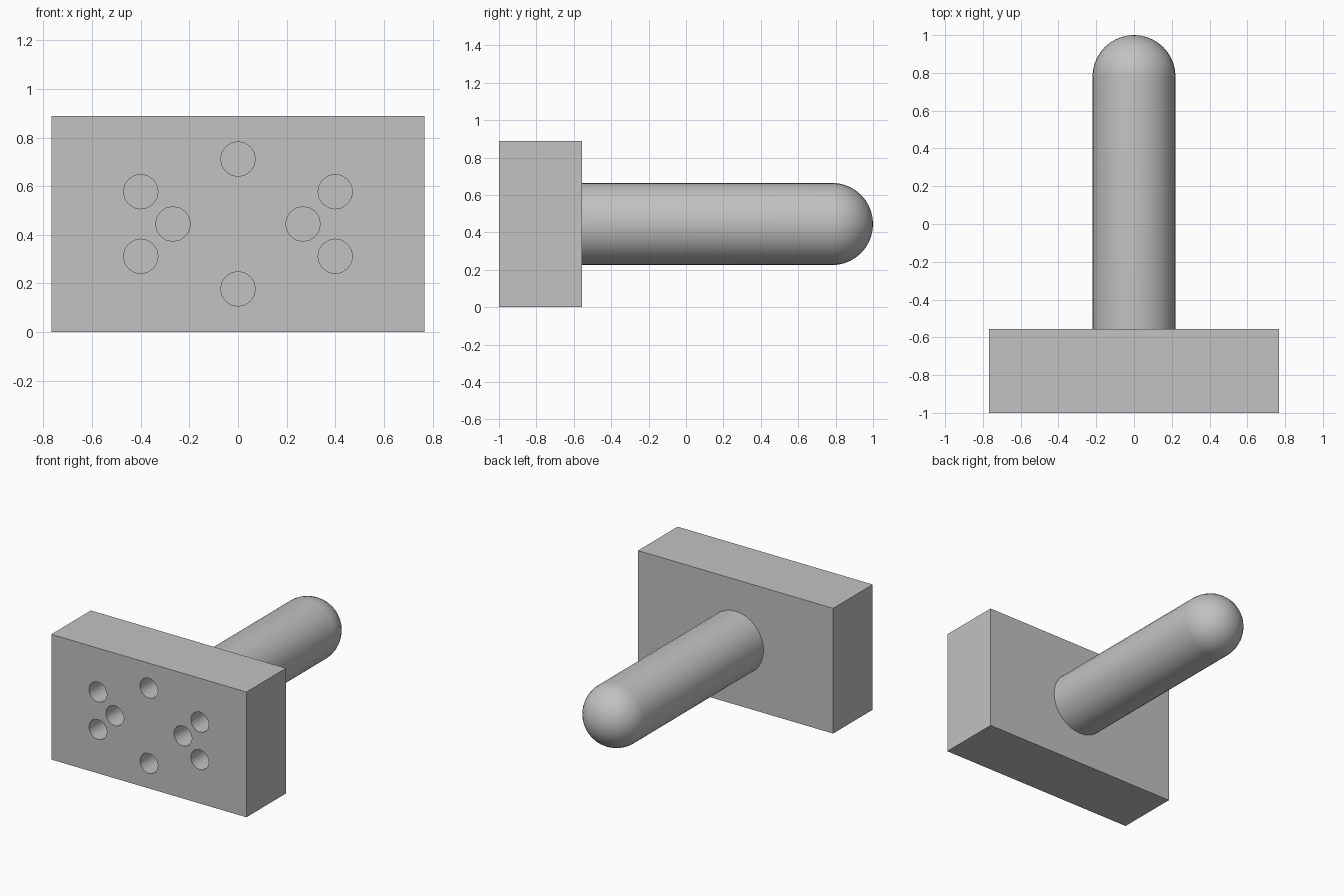
import bpy, bmesh
from math import pi, sin, cos
from mathutils import Matrix, Vector

cube = bpy.data.objects.get("Cube")
if cube:
    bpy.data.objects.remove(cube, do_unlink=True)

WIDTH, HEIGHT = 1.533, 0.889
FRONT, BACK, TIP = -1.0, -0.556, 1.0
MID = HEIGHT / 2
POST_R, HOLE_R, HOLE_DEPTH = 0.22, 0.071, 0.356

grey = bpy.data.materials.new("plain grey")
grey.use_nodes = True
colour = (0.54, 0.54, 0.54, 1)
grey.diffuse_color = colour
grey.node_tree.nodes["Principled BSDF"].inputs["Base Color"].default_value = colour


def make_object(name, bm):
    bmesh.ops.recalc_face_normals(bm, faces=bm.faces)
    mesh = bpy.data.meshes.new(name)
    bm.to_mesh(mesh)
    bm.free()
    mesh.materials.append(grey)
    obj = bpy.data.objects.new(name, mesh)
    bpy.context.collection.objects.link(obj)
    return obj


def activate(obj):
    bpy.ops.object.select_all(action="DESELECT")
    obj.select_set(True)
    bpy.context.view_layer.objects.active = obj


# Mounting plate
bm = bmesh.new()
bmesh.ops.create_cube(bm, size=1, matrix=Matrix.Translation((0, (FRONT + BACK) / 2, MID))
                      @ Matrix.Diagonal((WIDTH, BACK - FRONT, HEIGHT, 1)))
plate = make_object("mounting_plate", bm)

# Blind holes bored into the front face
hole_spots = [(0, 0.267), (0, -0.267)]
for side in (-1, 1):
    hole_spots += [(side * 0.4, 0.133), (side * 0.4, -0.133), (side * 0.267, 0)]
bm = bmesh.new()
lead = 0.05
for x, z in hole_spots:
    place = Matrix.Translation((x, FRONT + (HOLE_DEPTH - lead) / 2, MID + z))
    bmesh.ops.create_cone(bm, cap_ends=True, segments=16, radius1=HOLE_R, radius2=HOLE_R,
                          depth=HOLE_DEPTH + lead, matrix=place @ Matrix.Rotation(pi / 2, 4, "X"))
cutter = make_object("hole_cutter", bm)
cutter.hide_render = True
activate(plate)
bore = plate.modifiers.new("holes", "BOOLEAN")
bore.operation = "DIFFERENCE"
bore.solver = "EXACT"
bore.object = cutter
bpy.ops.object.modifier_apply(modifier=bore.name)
bpy.data.objects.remove(cutter, do_unlink=True)

# Round post with a domed end, turned from a profile
bm = bmesh.new()
rings = 10
profile = [Vector((0, BACK - 0.004, MID)), Vector((POST_R, BACK - 0.004, MID))]
for i in range(rings + 1):
    a = pi / 2 * i / rings
    profile.append(Vector((POST_R * cos(a), TIP - POST_R + POST_R * sin(a), MID)))
verts = [bm.verts.new(p) for p in profile]
edges = [bm.edges.new(pair) for pair in zip(verts, verts[1:])]
bmesh.ops.spin(bm, geom=verts + edges, cent=(0, 0, MID), axis=(0, 1, 0),
               angle=2 * pi, steps=32, use_duplicate=False)
bmesh.ops.remove_doubles(bm, verts=bm.verts, dist=0.0005)
post = make_object("domed_post", bm)

for obj in (plate, post):
    activate(obj)
    bpy.ops.object.shade_smooth_by_angle(angle=pi / 6)
